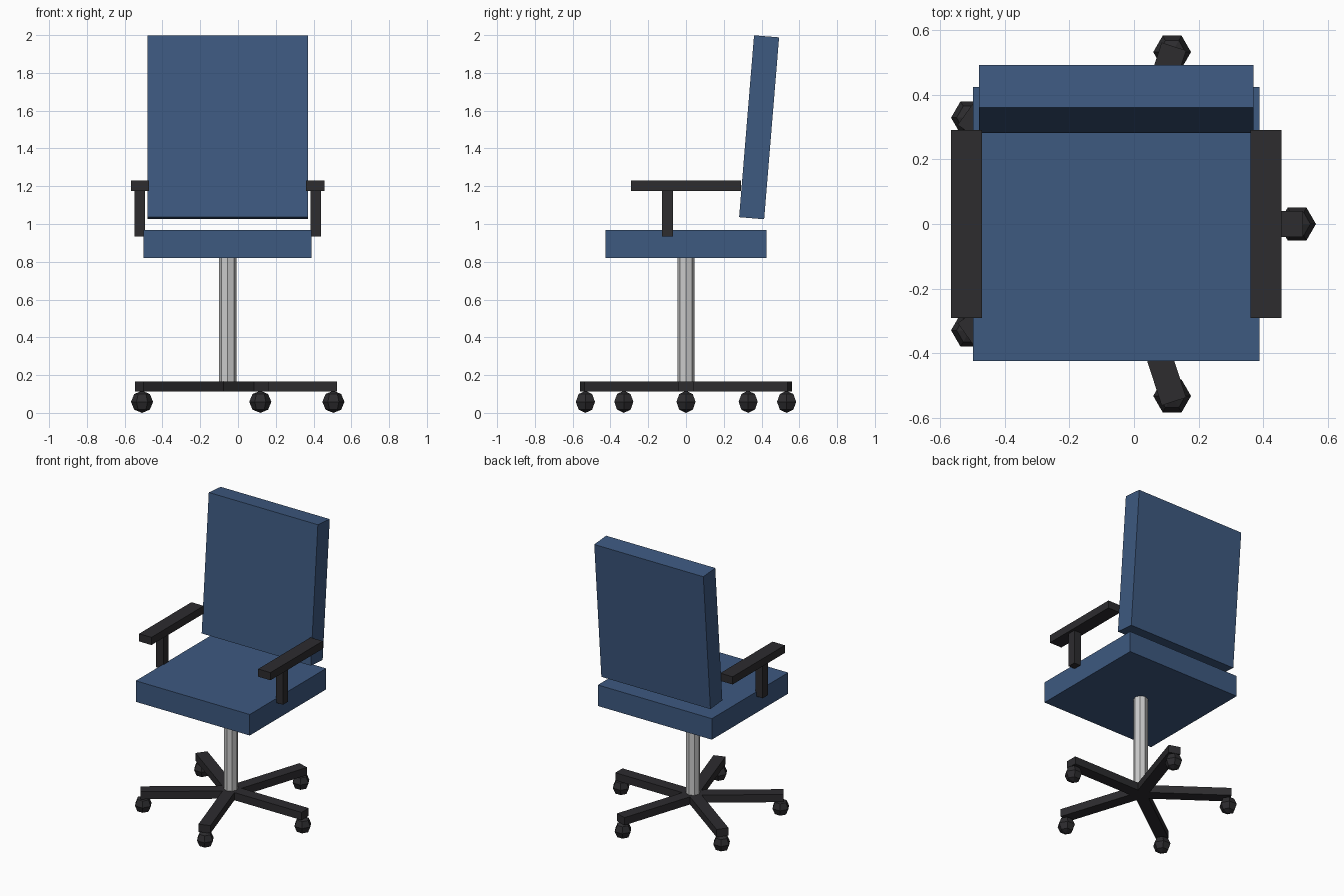
import bpy
from math import cos, sin, radians
from mathutils import Vector, Matrix

if "Cube" in bpy.data.objects:
    bpy.data.objects.remove(bpy.data.objects["Cube"])

CX = -0.055  # chair axis: the five-star base pushes it off the bounding-box centre


def material(name, color):
    m = bpy.data.materials.new(name)
    m.diffuse_color = color
    m.use_nodes = True
    m.node_tree.nodes["Principled BSDF"].inputs["Base Color"].default_value = m.diffuse_color
    return m


blue = material("blue_fabric", (0.047, 0.1, 0.217, 1))
black = material("black_plastic", (0.026, 0.025, 0.028, 1))


def finish(name, mat):
    ob = bpy.context.object
    ob.name = name
    if mat:
        ob.data.materials.append(mat)
    return ob


def box(name, center, size, mat, rot=(0, 0, 0)):
    bpy.ops.mesh.primitive_cube_add(size=1, location=center, rotation=rot)
    ob = finish(name, mat)
    ob.data.transform(Matrix.Diagonal((*size, 1)))
    return ob


# Cushions
box("seat", (CX, 0, 0.893), (0.888, 0.85, 0.148), blue)
box("backrest", (CX, 0.387, 1.512), (0.85, 0.133, 0.966), blue, (-0.082, 0, 0))

# Armrests
for side, s in (("left", -1), ("right", 1)):
    box(side + "_arm_pad", (CX + s * 0.464, 0, 1.202), (0.096, 0.582, 0.054), black)
    box(side + "_arm_post", (CX + s * 0.466, -0.098, 1.058), (0.056, 0.056, 0.246), black)

# Gas column
bpy.ops.mesh.primitive_cylinder_add(vertices=8, radius=0.046, depth=0.7,
                                    location=(CX, 0, 0.48), rotation=(0, 0, radians(90)))
finish("column", None)

# Five-star base with casters
for i in range(5):
    a = radians(72 * i)
    d = Vector((cos(a), sin(a), 0))
    hub = Vector((CX, 0, 0))
    box(f"base_leg_{i + 1}", hub + d * 0.289 + Vector((0, 0, 0.139)),
        (0.578, 0.08, 0.054), black, (0, 0, a))
    bpy.ops.mesh.primitive_uv_sphere_add(segments=6, ring_count=4, radius=0.0585,
                                         location=hub + d * 0.56 + Vector((0, 0, 0.0585)),
                                         rotation=(0, 0, radians(90)))
    c = finish(f"caster_{i + 1}", black)
    # point a hexagon corner along x
    vx = max(v.co.xy.length for v in c.data.vertices)
    corner_on_x = any(abs(v.co.x - vx) < 1e-4 for v in c.data.vertices)
    c.rotation_euler.z = 0 if corner_on_x else radians(90)
